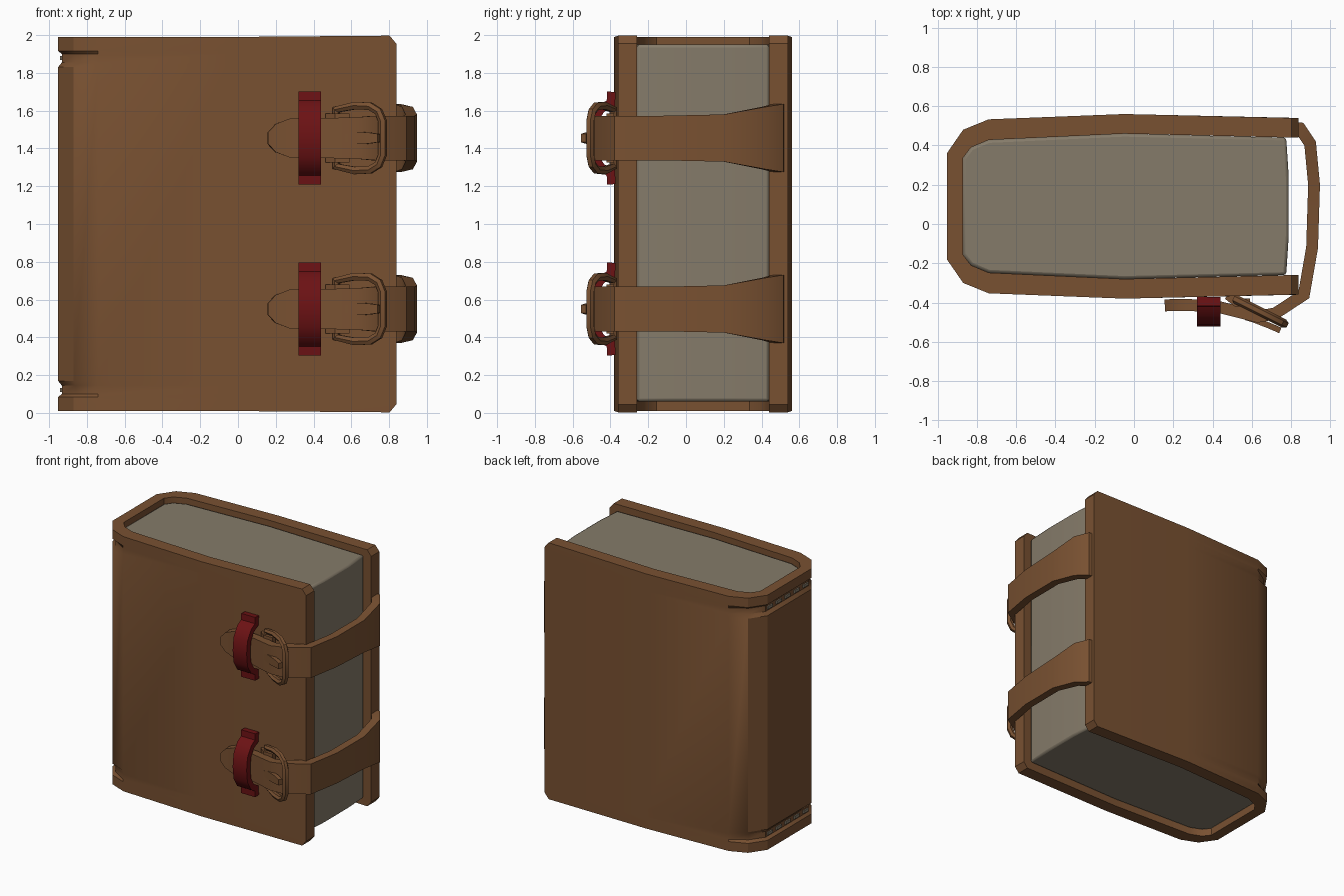
import bpy, bmesh, math
from mathutils import Vector

if "Cube" in bpy.data.objects:
    bpy.data.objects.remove(bpy.data.objects["Cube"])


def material(name, rgb):
    m = bpy.data.materials.new(name)
    m.diffuse_color = (*rgb, 1)
    m.use_nodes = True
    m.node_tree.nodes["Principled BSDF"].inputs["Base Color"].default_value = m.diffuse_color
    return m


LEATHER = material("brown leather", (0.19, 0.082, 0.031))
PAPER = material("old paper", (0.235, 0.198, 0.143))
RED = material("dark red leather", (0.15, 0.006, 0.007))


def finish(name, mesh, mat, bevel=0):
    mesh.materials.clear()
    mesh.materials.append(mat)
    bm = bmesh.new()
    bm.from_mesh(mesh)
    bmesh.ops.recalc_face_normals(bm, faces=bm.faces)
    bm.to_mesh(mesh)
    bm.free()
    ob = bpy.data.objects.new(name, mesh)
    bpy.context.collection.objects.link(ob)
    if bevel:
        mod = ob.modifiers.new("soft edges", 'BEVEL')
        mod.width, mod.segments = bevel, 2
        mod.limit_method, mod.angle_limit = 'ANGLE', math.radians(50)
    bpy.ops.object.select_all(action='DESELECT')
    ob.select_set(True)
    bpy.context.view_layer.objects.active = ob
    bpy.ops.object.shade_smooth_by_angle(angle=math.radians(30))
    return ob


def mesh_of(name, verts, faces):
    me = bpy.data.meshes.new(name)
    me.from_pydata([tuple(v) for v in verts], [], faces)
    return me


def ribbon(name, path, thick, place, mat, bevel=0):
    """Flat band along path points (a, b, half width), put in space by place(a, b, w)."""
    verts, faces, n = [], [], len(path)
    pts = [Vector(p[:2]) for p in path]
    for i, p in enumerate(path):
        d0 = (pts[i] - pts[max(i - 1, 0)]).normalized()
        d1 = (pts[min(i + 1, n - 1)] - pts[i]).normalized()
        t = (d0 + d1).normalized()
        nrm = Vector((-t.y, t.x))
        k = thick / 2 / max(0.6, t.dot(d1 if i < n - 1 else d0))
        for s, w in ((1, 1), (1, -1), (-1, -1), (-1, 1)):
            q = pts[i] + nrm * k * s
            verts.append(place(q.x, q.y, w * p[2]))
    for i in range(n - 1):
        for j in range(4):
            a, b = 4 * i + j, 4 * i + (j + 1) % 4
            faces.append((a, b, b + 4, a + 4))
    faces += [(0, 1, 2, 3), tuple(range(4 * n - 4, 4 * n))]
    return finish(name, mesh_of(name, verts, faces), mat, bevel)


def tube(name, points, radius, mat):
    cu = bpy.data.curves.new(name, 'CURVE')
    cu.dimensions = '3D'
    cu.bevel_depth, cu.bevel_resolution = radius, 1
    sp = cu.splines.new('POLY')
    sp.points.add(len(points) - 1)
    for p, co in zip(sp.points, points):
        p.co = (*co, 1)
    sp.use_cyclic_u = True
    tmp = bpy.data.objects.new("tmp", cu)
    bpy.context.collection.objects.link(tmp)
    bpy.context.view_layer.update()
    me = bpy.data.meshes.new_from_object(tmp.evaluated_get(bpy.context.evaluated_depsgraph_get()))
    bpy.data.objects.remove(tmp)
    return finish(name, me, mat)


# wrap-around cover: half profiles mirrored about the book's middle (y = 0.09)
MID = 0.09
half_out = [(0.838, 0.45), (-0.05, 0.47), (-0.74, 0.443), (-0.87, 0.39), (-0.953, 0.27)]
half_in = [(0.838, 0.35), (-0.05, 0.37), (-0.74, 0.338), (-0.83, 0.30), (-0.872, 0.245)]


def full(half):
    return [(x, MID + y) for x, y in half] + [(x, MID - y) for x, y in reversed(half)]


outer, inner = full(half_out), full(half_in)
N = len(outer)
low = [(0.01, 0.035, 0), (0.045, 0, 0), (0.083, 0, 0), (0.10, 0, 0.25),
       (0.145, 0, 0.25), (0.17, 0, 0)]          # height, corner cut, spine groove
rows = low + [(2.0 - z, c, g) for z, c, g in reversed(low)]
verts, faces = [], []
for z, cut, groove in rows:
    for prof, is_out in ((outer, True), (inner, False)):
        for i, (x, y) in enumerate(prof):
            if x > 0.8:
                x -= cut
            if is_out and x < -0.8:
                x += (inner[i][0] - x) * groove
                y += (inner[i][1] - y) * groove
            dz = 0.007 if x > 0.7 and cut else 0
            verts.append((x, y, z + (dz if z > 1 else -dz)))
S = 2 * N
loop = list(range(N)) + list(range(2 * N - 1, N - 1, -1))
for r in range(len(rows) - 1):
    for j in range(S):
        a, b = loop[j] + r * S, loop[(j + 1) % S] + r * S
        faces.append((a, b, b + S, a + S))
for base in (0, (len(rows) - 1) * S):
    for i in range(N - 1):
        faces.append((base + i, base + i + 1, base + N + i + 1, base + N + i))
finish("cover", mesh_of("cover", verts, faces), LEATHER)

# page block with a slightly bulging fore edge
page = [(min(x, 0.775), y) for x, y in inner] + [(0.788, MID - 0.15), (0.788, MID + 0.15)]
P = len(page)
verts = [(x, y, z) for z in (0.06, 1.95) for x, y in page]
faces = [tuple(range(P)), tuple(range(P, 2 * P))]
faces += [(i, (i + 1) % P, (i + 1) % P + P, i + P) for i in range(P)]
finish("pages", mesh_of("pages", verts, faces), PAPER, 0.015)

# stitches in the two spine grooves
for z in (0.122, 1.878):
    for k in range(5):
        y = MID + (k - 2) * 0.11
        ribbon("stitch", [(y - 0.03, -0.936, 0.011), (y + 0.03, -0.936, 0.011)], 0.014,
               lambda a, b, w, z=z: (b, a, z + w), PAPER)

# two straps with buckle, prong, anchor tab and red keeper
strap = [(0.80, 0.492, .18), (0.845, 0.487, .18), (0.897, 0.41, .165), (0.917, 0.2, .125),
         (0.907, -0.12, .118), (0.865, -0.36, .118), (0.72, -0.455, .118), (0.63, -0.472, .11),
         (0.44, -0.425, .105), (0.28, -0.412, .105), (0.20, -0.412, .075), (0.157, -0.415, .03)]
ring = [(0.52, .15), (0.62, .172), (0.70, .168), (0.745, .14), (0.765, .09)]
arch = [(.245, -.395), (.185, -.398), (.155, -.45), (.09, -.49)]
keeper = [(a, b, .06) for a, b in arch] + [(0, -.5, .06)] + [(-a, b, .06) for a, b in reversed(arch)]
for zc in (0.55, 1.455):
    flat = lambda a, b, w, zc=zc: (a, b, zc + w)
    ribbon("strap", strap, 0.06, flat, LEATHER)
    pts = [(x, -0.375 - (x - 0.5) * 0.5, zc + h) for x, h in ring]
    pts += [(x, -0.375 - (x - 0.5) * 0.5, zc - h) for x, h in reversed(ring)]
    tube("buckle", pts, 0.023, LEATHER)
    ribbon("prong", [(0.57, -0.475, .02), (0.61, -0.487, .033), (0.69, -0.518, .03),
                     (0.745, -0.542, .022)], 0.03, flat, LEATHER)
    ribbon("anchor_tab", [(0.475, -0.365, .13), (0.52, -0.40, .13), (0.59, -0.40, .13)],
           0.04, flat, LEATHER)
    ribbon("keeper", keeper, 0.045, lambda a, b, w, zc=zc: (0.38 + w, b, zc + a), RED)
